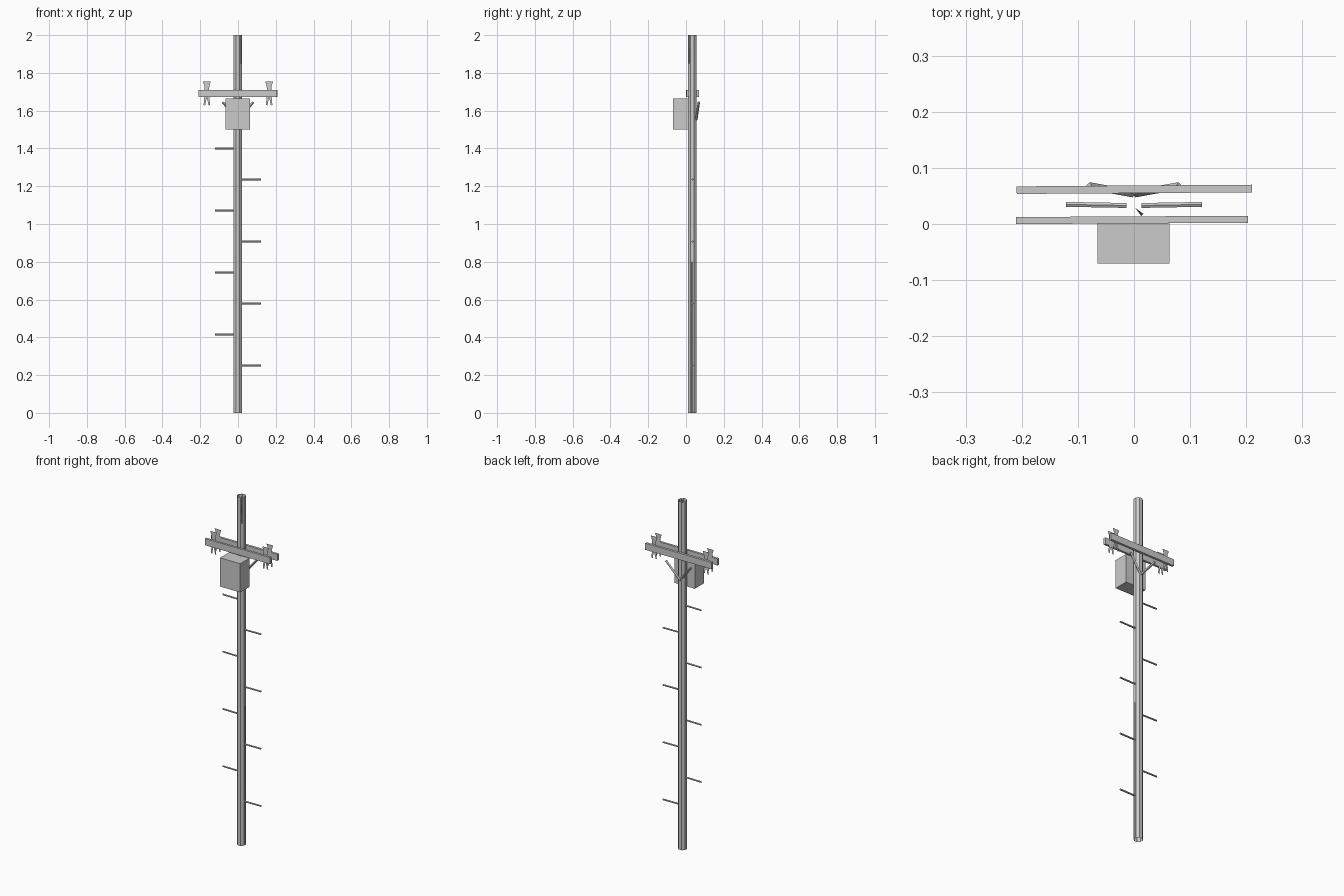
import bpy, bmesh
from math import cos, sin, radians
from mathutils import Vector

if "Cube" in bpy.data.objects:
    bpy.data.objects.remove(bpy.data.objects["Cube"])

POLE_X, POLE_Y, R = -0.001, 0.032, 0.0225


def finish(name, bm):
    mesh = bpy.data.meshes.new(name)
    bm.to_mesh(mesh)
    bm.free()
    obj = bpy.data.objects.new(name, mesh)
    bpy.context.collection.objects.link(obj)
    return obj


def block(name, lo, hi, turn=0):
    lo, hi = Vector(lo), Vector(hi)
    bm = bmesh.new()
    bmesh.ops.create_cube(bm, size=1)
    bmesh.ops.scale(bm, vec=hi - lo, verts=bm.verts)
    obj = finish(name, bm)
    obj.location = (lo + hi) / 2
    obj.rotation_euler.z = radians(turn)
    return obj


def bar(name, a, b, width, sides=4):
    # square or round rod between two points
    a, b = Vector(a), Vector(b)
    bm = bmesh.new()
    bmesh.ops.create_cone(bm, cap_ends=True, segments=sides, radius1=width / 2,
                          radius2=width / 2, depth=(b - a).length)
    obj = finish(name, bm)
    obj.location = (a + b) / 2
    obj.rotation_mode = 'QUATERNION'
    obj.rotation_quaternion = (b - a).to_track_quat('Z', 'Y')
    return obj


# Open eight-sided pole with a split at the top and a shallow crack low down
def pole():
    angles = [-22.5, -6, 0, 6] + [22.5 + 45 * i for i in range(7)] + [308, 315, 322]
    bm = bmesh.new()
    rings = []
    for z, split, crack in ((0, 1, 1), (0.08, 1, 0.75), (0.8, 1, 1),
                            (1.85, 1, 1), (2, 0.2, 1)):
        ring = []
        for a in angles:
            off = (a + 22.5) % 45 - 22.5          # angle from the middle of the flat
            if abs(abs(off) - 22.5) < 0.01:
                off = 22.5
            r = R / cos(radians(off))
            r *= split if a == 315 else crack if a == 0 else 1
            ring.append(bm.verts.new((POLE_X + r * cos(radians(a)),
                                      POLE_Y + r * sin(radians(a)), z)))
        rings.append(ring)
    n = len(angles)
    for low, high in zip(rings, rings[1:]):
        for i in range(n):
            j = (i + 1) % n
            bm.faces.new((low[i], low[j], high[j], high[i]))
    finish("pole", bm)


pole()

# Pair of slightly crooked cross-arms
block("front_crossarm", (-0.21, 0.001, 1.672), (0.203, 0.0135, 1.71), 0.3)
block("back_crossarm", (-0.209, 0.055, 1.672), (0.21, 0.0685, 1.71), 0.4)

# Equipment box
block("equipment_box", (-0.065, -0.07, 1.50), (0.063, 0.013, 1.665))

# Climbing pegs on alternating sides
for i in range(8):
    s = 1 if i % 2 == 0 else -1
    z = 0.25 + 0.1643 * i
    bar("climbing_peg", (s * 0.013, 0.033, z), (s * 0.121, 0.035, z), 0.01, 6)

# Flat waisted insulators on the inner faces of the arms
outline = [(-0.017, 1.63), (-0.012, 1.69), (-0.013, 1.73), (-0.021, 1.755)]
for x in (-0.165, 0.165):
    for y in (0.0145, 0.0535):
        bm = bmesh.new()
        pts = outline + [(-px, pz) for px, pz in reversed(outline)]
        pts += [(0.009, 1.628), (0, 1.672), (-0.009, 1.628)]
        bm.faces.new([bm.verts.new((x + px, y, pz)) for px, pz in pts])
        finish("insulator", bm)

# V braces behind the pole
for s in (-1, 1):
    bar("arm_brace", (s * 0.002, 0.054, 1.55), (s * 0.08, 0.068, 1.645), 0.013)
